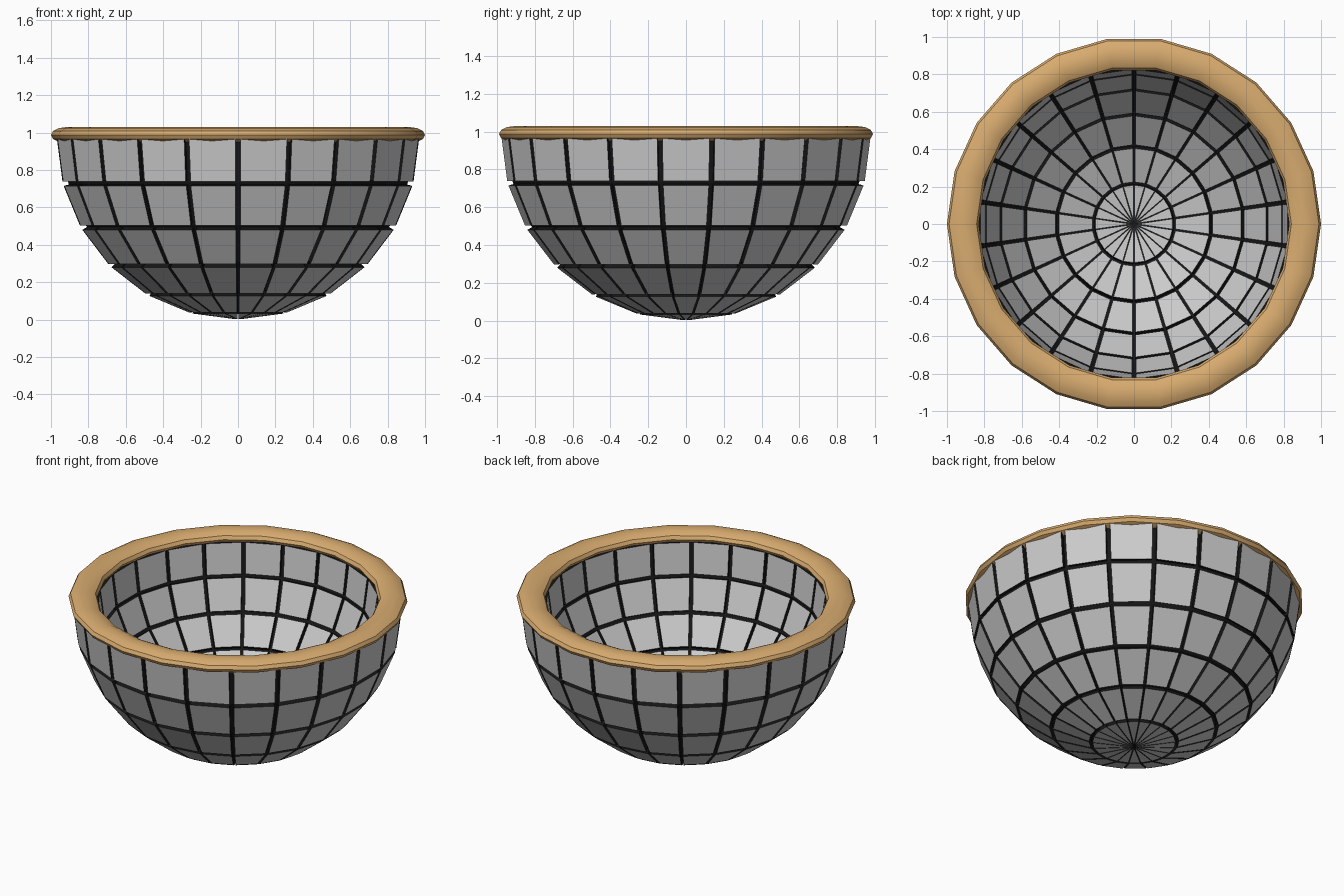
import bpy, bmesh, math
from mathutils import Vector

if "Cube" in bpy.data.objects:
    bpy.data.objects.remove(bpy.data.objects["Cube"])

SEG, ROWS = 22, 6
CENTRE = Vector((0, 0, 0.98))


def material(name, rgb):
    m = bpy.data.materials.new(name)
    m.diffuse_color = (*rgb, 1)
    m.use_nodes = True
    m.node_tree.nodes["Principled BSDF"].inputs["Base Color"].default_value = m.diffuse_color
    return m


GREY = material("grey tile", (0.6, 0.6, 0.6))
DARK = material("dark grout", (0.008, 0.008, 0.008))
TAN = material("tan rim", (0.69, 0.41, 0.16))


def finish(bm, name, mats):
    bmesh.ops.recalc_face_normals(bm, faces=bm.faces[:])
    me = bpy.data.meshes.new(name)
    bm.to_mesh(me)
    bm.free()
    for m in mats:
        me.materials.append(m)
    ob = bpy.data.objects.new(name, me)
    bpy.context.collection.objects.link(ob)
    return ob


def direction(i, j):
    """Unit direction of the lower hemisphere grid: segment i, row j."""
    a = math.pi / 2 + 2 * math.pi * i / SEG
    b = math.pi / 2 * j / ROWS
    return Vector((math.cos(b) * math.cos(a), math.cos(b) * math.sin(a), -math.sin(b)))


def add_block(bm, outer, inner):
    """Block between two matching polygons: light skins, dark sides."""
    o = [bm.verts.new(CENTRE + p) for p in outer]
    n = [bm.verts.new(CENTRE + p) for p in inner]
    bm.faces.new(o)
    bm.faces.new(n[::-1])
    for k in range(len(o)):
        q = (k + 1) % len(o)
        bm.faces.new((o[k], n[k], n[q], o[q])).material_index = 1


# Tiles: every hemisphere cell shrunk about its own middle
bm = bmesh.new()
for j in range(ROWS):
    for i in range(SEG):
        cell = [direction(i, j), direction(i + 1, j), direction(i + 1, j + 1)]
        if j < ROWS - 1:
            cell.append(direction(i, j + 1))
        mid = sum(cell, Vector()) / len(cell)
        cell = [mid + (p - mid) * 0.9 for p in cell]
        add_block(bm, [p * 0.98 for p in cell], [p * 0.83 for p in cell])
finish(bm, "bowl_tiles", [GREY, DARK])

# Grout shell, recessed behind the tiles inside and out
bm = bmesh.new()
skins = []
for r in (0.95, 0.857):
    rings = [[bm.verts.new(CENTRE + direction(i, j) * r) for i in range(SEG)]
             for j in range(ROWS)]
    pole = bm.verts.new(CENTRE + Vector((0, 0, -r)))
    for i in range(SEG):
        k = (i + 1) % SEG
        for j in range(ROWS - 1):
            bm.faces.new((rings[j][i], rings[j][k], rings[j + 1][k], rings[j + 1][i]))
        bm.faces.new((rings[-1][i], rings[-1][k], pole))
    skins.append(rings[0])
for i in range(SEG):
    k = (i + 1) % SEG
    bm.faces.new((skins[0][i], skins[0][k], skins[1][k], skins[1][i]))
finish(bm, "bowl_grout", [DARK])

# Rim: flattened ring
bpy.ops.mesh.primitive_torus_add(major_segments=SEG, minor_segments=12,
                                 major_radius=0.915, minor_radius=0.085,
                                 location=(0, 0, 0.987))
rim = bpy.context.object
rim.name = "rim"
rim.scale.z = 0.5
bpy.ops.object.transform_apply(location=True, rotation=False, scale=True)
rim.data.materials.append(TAN)
bpy.ops.object.shade_smooth_by_angle(angle=math.radians(30))
